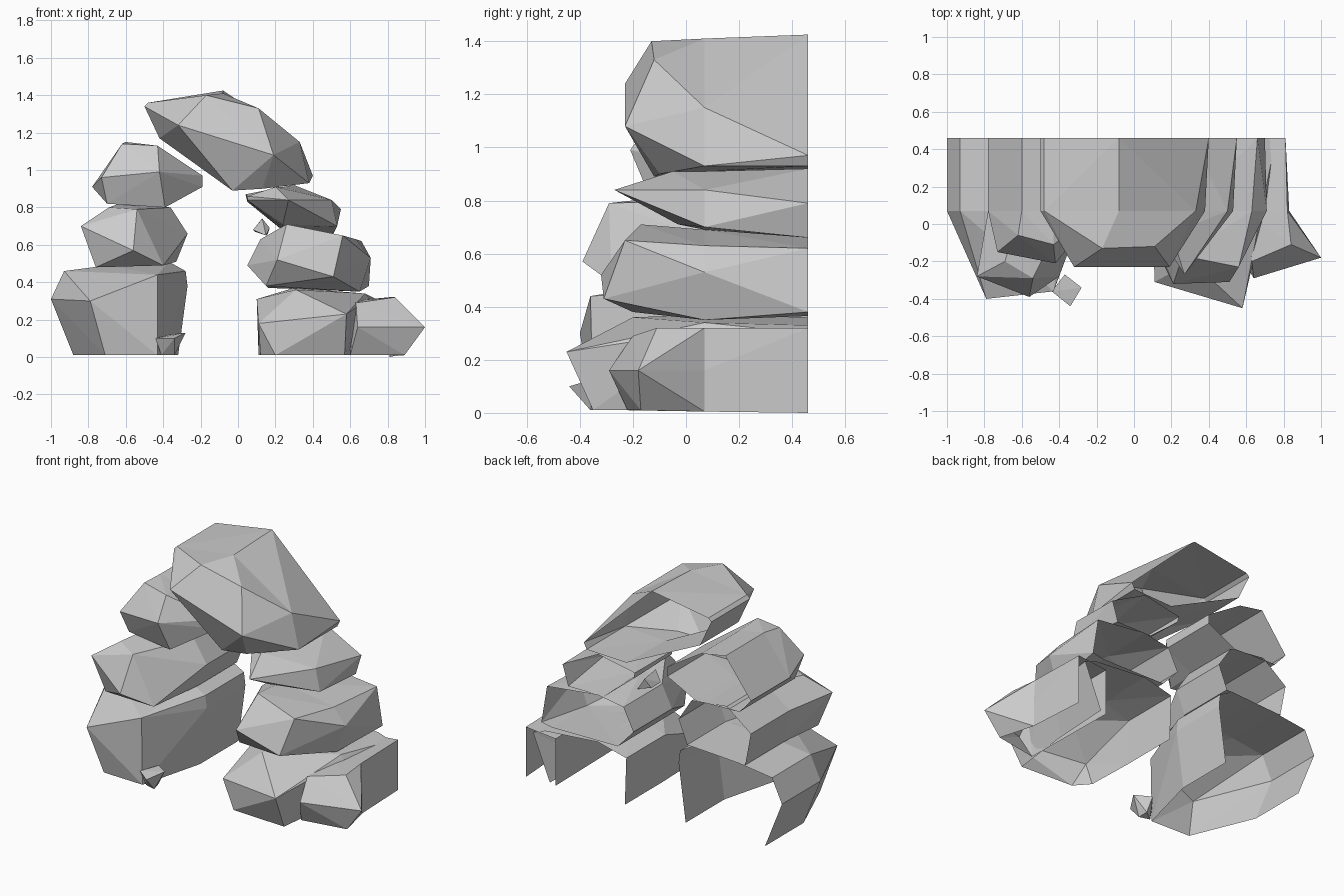
import bpy, bmesh

MID, BACK = 0.07, 0.46


def hull(bm, pts):
    """Add the convex hull of some points to bm."""
    verts = [bm.verts.new(p) for p in pts]
    res = bmesh.ops.convex_hull(bm, input=verts)
    junk = {v for v in res["geom_interior"] + res["geom_unused"]
            if isinstance(v, bmesh.types.BMVert)}
    bmesh.ops.delete(bm, geom=list(junk), context='VERTS')


def rock(name, front, mid=None, back=None):
    """Faceted boulder: faceted front hull plus a sleeve running from the middle
    x/z outline to the cut-off back. Back and ground sides stay open."""
    bm = bmesh.new()
    if mid:
        ring = [(x, MID, z) for x, z in mid]
        hull(bm, front + ring)
        hull(bm, ring + [(x, BACK, z) for x, z in back or mid])
    else:
        hull(bm, front)
    cut = [f for f in bm.faces
           if all(v.co.y > BACK - 0.01 for v in f.verts)
           or all(abs(v.co.y - MID) < 0.001 for v in f.verts)
           or all(v.co.z < 0.015 for v in f.verts)]
    bmesh.ops.delete(bm, geom=cut, context='FACES')
    bmesh.ops.remove_doubles(bm, verts=bm.verts[:], dist=0.002)
    me = bpy.data.meshes.new(name)
    bm.to_mesh(me)
    bm.free()
    ob = bpy.data.objects.new(name, me)
    bpy.context.collection.objects.link(ob)
    return ob


# capstone bridging the two piers
rock("capstone",
     [(-0.32, -0.23, 1.24), (0.19, -0.23, 1.08), (-0.17, -0.13, 1.40),
      (0.11, -0.12, 1.33), (-0.03, -0.12, 0.89), (0.13, -0.10, 0.90)],
     [(-0.50, 1.34), (-0.48, 1.36), (-0.08, 1.41), (0.33, 1.15), (0.38, 0.93),
      (0.10, 0.91), (-0.42, 1.17)],
     [(-0.50, 1.34), (-0.48, 1.36), (-0.08, 1.425), (0.40, 0.97), (0.38, 0.93),
      (0.10, 0.92), (-0.42, 1.17)])

# left pier, top to bottom
rock("left_top_rock",
     [(-0.73, -0.15, 0.96), (-0.42, -0.21, 0.99), (-0.43, -0.11, 1.13),
      (-0.62, -0.06, 1.14), (-0.70, -0.10, 0.82), (-0.39, -0.13, 0.80)],
     [(-0.60, 1.15), (-0.43, 1.12), (-0.19, 0.97), (-0.19, 0.91), (-0.39, 0.81),
      (-0.70, 0.82), (-0.78, 0.91)])
rock("left_middle_rock",
     [(-0.84, -0.28, 0.70), (-0.56, -0.39, 0.57), (-0.54, -0.29, 0.79),
      (-0.69, -0.20, 0.80), (-0.76, -0.25, 0.48), (-0.40, -0.28, 0.49)],
     [(-0.78, 0.70), (-0.61, 0.83), (-0.36, 0.80), (-0.27, 0.66), (-0.33, 0.51),
      (-0.74, 0.49)])
rock("left_base_rock",
     [(-0.79, -0.40, 0.30), (-0.43, -0.36, 0.44), (-0.71, -0.34, 0.01),
      (-0.43, -0.35, 0.01)],
     [(-1.00, 0.31), (-0.93, 0.46), (-0.70, 0.49), (-0.37, 0.51), (-0.28, 0.46),
      (-0.27, 0.38), (-0.32, 0.01), (-0.88, 0.01)])

# right pier, top to bottom
rock("right_top_rock",
     [(0.27, -0.27, 0.84), (0.24, -0.03, 0.71), (0.20, -0.05, 0.91)],
     [(0.05, 0.86), (0.24, 0.91), (0.50, 0.84), (0.53, 0.70), (0.24, 0.69),
      (0.05, 0.84)],
     [(0.04, 0.87), (0.30, 0.92), (0.55, 0.79), (0.51, 0.66), (0.26, 0.66),
      (0.05, 0.83)])
rock("right_middle_rock",
     [(0.26, -0.17, 0.71), (0.56, -0.23, 0.65), (0.51, -0.31, 0.43),
      (0.21, -0.32, 0.52), (0.15, -0.20, 0.38)],
     [(0.05, 0.49), (0.12, 0.63), (0.26, 0.69), (0.63, 0.63), (0.71, 0.53),
      (0.65, 0.35), (0.16, 0.37)],
     [(0.05, 0.49), (0.12, 0.63), (0.30, 0.66), (0.66, 0.62), (0.70, 0.38),
      (0.62, 0.365), (0.16, 0.37)])
rock("right_base_rock",
     [(0.58, -0.45, 0.23), (0.11, -0.31, 0.18), (0.57, -0.35, 0.01),
      (0.20, -0.33, 0.01), (0.31, -0.20, 0.36), (0.12, -0.24, 0.01)],
     [(0.11, 0.01), (0.10, 0.31), (0.30, 0.37), (0.68, 0.34), (0.70, 0.31),
      (0.62, 0.01)],
     [(0.11, 0.01), (0.10, 0.31), (0.30, 0.36), (0.67, 0.33), (0.76, 0.30),
      (0.64, 0.01)])
rock("right_side_rock",
     [(1.00, -0.18, 0.16), (0.84, -0.11, 0.32), (0.63, -0.20, 0.29),
      (0.64, -0.29, 0.16), (0.60, -0.22, 0.01), (0.89, -0.17, 0.01)],
     [(0.60, 0.30), (0.82, 0.32), (0.83, 0.16), (0.83, 0.005), (0.60, 0.005)],
     [(0.60, 0.30), (0.81, 0.32), (0.81, 0.0), (0.60, 0.0)])

# loose pebbles
rock("ground_pebble",
     [(-0.44, -0.36, 0.10), (-0.34, -0.44, 0.10), (-0.28, -0.34, 0.13),
      (-0.37, -0.27, 0.12), (-0.41, -0.34, 0.01), (-0.34, -0.36, 0.01),
      (-0.35, -0.30, 0.02)])
rock("wedged_pebble",
     [(0.08, 0.14, 0.68), (0.13, 0.12, 0.74), (0.17, 0.14, 0.69),
      (0.15, 0.10, 0.65), (0.12, 0.25, 0.73), (0.16, 0.26, 0.66),
      (0.09, 0.22, 0.67)])
